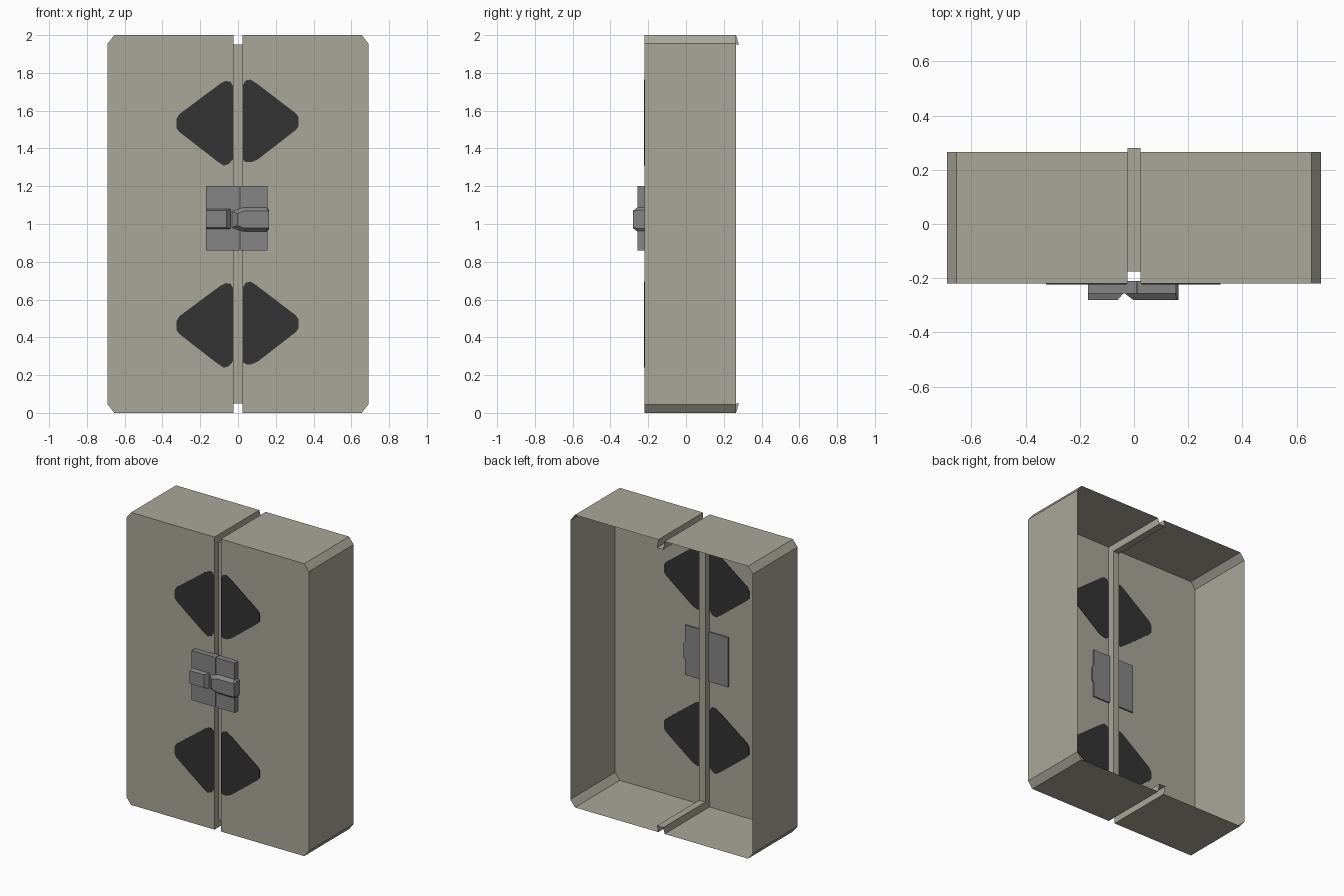
import bpy, bmesh

if "Cube" in bpy.data.objects:
    bpy.data.objects.remove(bpy.data.objects["Cube"])


def material(name, rgb):
    m = bpy.data.materials.new(name)
    m.diffuse_color = (*rgb, 1)
    m.use_nodes = True
    m.node_tree.nodes["Principled BSDF"].inputs["Base Color"].default_value = m.diffuse_color
    return m


BEIGE = material("beige_panel", (0.40, 0.385, 0.32))
DARK = material("dark_paint", (0.033, 0.033, 0.033))
STEEL = material("grey_metal", (0.235, 0.235, 0.24))


def finish(name, bm, mat):
    bmesh.ops.remove_doubles(bm, verts=bm.verts[:], dist=0.0005)
    bmesh.ops.recalc_face_normals(bm, faces=bm.faces[:])
    me = bpy.data.meshes.new(name)
    bm.to_mesh(me)
    bm.free()
    me.materials.append(mat)
    ob = bpy.data.objects.new(name, me)
    bpy.context.collection.objects.link(ob)
    return ob


def face(bm, pts):
    return bm.faces.new([bm.verts.new(p) for p in pts])


def loft(name, loops, mat):
    """Closed solid through (y, [(x, z), ...]) outlines, back to front."""
    bm = bmesh.new()
    rings = [[bm.verts.new((x, y, z)) for x, z in pts] for y, pts in loops]
    n = len(rings[0])
    for a, b in zip(rings, rings[1:]):
        for i in range(n):
            j = (i + 1) % n
            bm.faces.new((a[i], a[j], b[j], b[i]))
    bm.faces.new(rings[0])
    bm.faces.new(rings[-1])
    return finish(name, bm, mat)


def rect(x0, x1, z0, z1):
    return [(x0, z0), (x1, z0), (x1, z1), (x0, z1)]


G, FRONT, BACK, LIP, FLOOR = 0.024, -0.22, 0.265, 0.28, -0.175

# open-backed shell: two halves, each with one wall of the central channel
wall = [(FRONT, 0), (FRONT, 2), (BACK, 2), (LIP, 1.95), (FLOOR, 1.95),
        (FLOOR, 0.05), (LIP, 0.05), (BACK, 0)]
for name, s in (("left_door", -1), ("right_door", 1)):
    bm = bmesh.new()
    prof = [(G, 2), (0.655, 2), (0.69, 1.955), (0.69, 0.045), (0.655, 0), (G, 0)]
    face(bm, [(s * x, FRONT, z) for x, z in prof])
    for (x0, z0), (x1, z1) in zip(prof, prof[1:]):
        face(bm, [(s * x0, FRONT, z0), (s * x1, FRONT, z1),
                  (s * x1, BACK, z1), (s * x0, BACK, z0)])
    face(bm, [(s * G, y, z) for y, z in wall])
    finish(name, bm, BEIGE)

# channel floor running over the top, front and bottom
bm = bmesh.new()
path = wall[3:7]
for (y0, z0), (y1, z1) in zip(path, path[1:]):
    face(bm, [(-G, y0, z0), (G, y0, z0), (G, y1, z1), (-G, y1, z1)])
finish("channel_floor", bm, BEIGE)

# painted half diamonds, offsets from the tip height
left = [(-0.027, 0.195), (-0.04, 0.217), (-0.065, 0.22), (-0.095, 0.205),
        (-0.31, 0.045), (-0.325, 0.02), (-0.325, -0.03), (-0.31, -0.05),
        (-0.11, -0.205), (-0.075, -0.228), (-0.05, -0.22), (-0.027, -0.195)]
right = [(0.027, 0.2), (0.04, 0.222), (0.065, 0.228), (0.095, 0.21),
         (0.305, 0.05), (0.32, 0.03), (0.32, -0.02), (0.305, -0.04),
         (0.105, -0.195), (0.07, -0.21), (0.045, -0.21), (0.027, -0.2)]
for level, zc in (("upper", 1.537), ("lower", 0.467)):
    for side, pts in (("left", left), ("right", right)):
        shape = [(x, z + zc) for x, z in pts]
        loft(f"{level}_{side}_marking",
             [(FRONT + 0.003, shape), (FRONT - 0.003, shape)], DARK)

# latch plates
for name, x0, x1 in (("latch_plate_left", -0.17, 0.009),
                     ("latch_plate_right", 0.013, 0.155)):
    r = rect(x0, x1, 0.86, 1.2)
    loft(name, [(-0.21, r), (-0.257, r)], STEEL)

# latch bars with bevelled fronts
loft("latch_catch", [(-0.25, rect(-0.17, -0.035, 0.972, 1.083)),
                     (-0.28, rect(-0.17, -0.06, 0.982, 1.072))], STEEL)
base = [(-0.035, 0.98), (0.03, 0.958), (0.152, 0.958), (0.165, 0.975),
        (0.165, 1.073), (0.152, 1.09), (0.03, 1.09), (-0.035, 1.068)]
front = [(-0.003, 0.992), (0.035, 0.978), (0.158, 0.978), (0.164, 0.982),
         (0.164, 1.066), (0.158, 1.07), (0.035, 1.07), (-0.003, 1.056)]
loft("latch_lever", [(-0.21, base), (-0.255, base), (-0.28, front)], STEEL)
